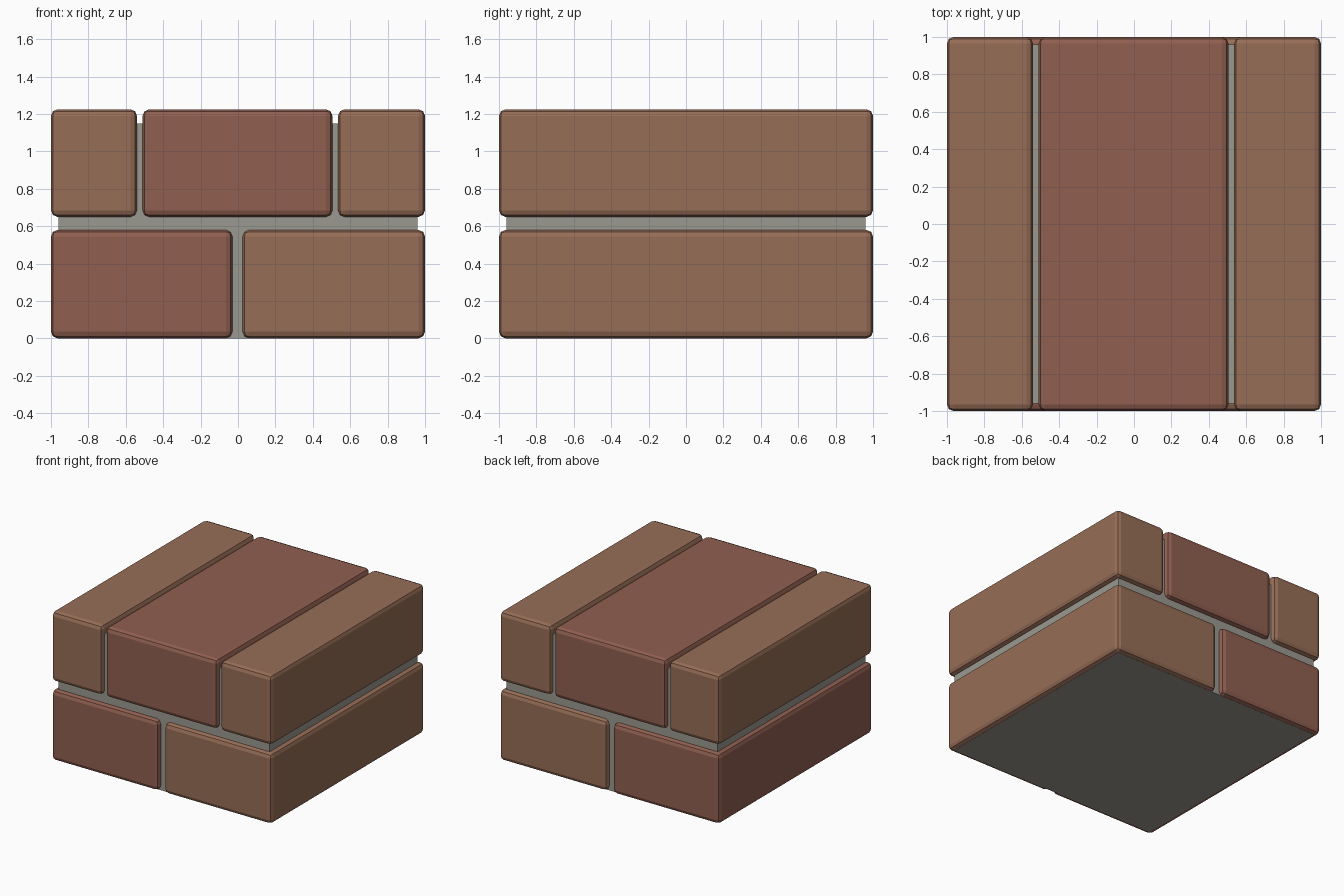
import bpy

if "Cube" in bpy.data.objects:
    bpy.data.objects.remove(bpy.data.objects["Cube"])


def material(name, rgb):
    m = bpy.data.materials.new(name)
    m.diffuse_color = (*rgb, 1)
    m.use_nodes = True
    m.node_tree.nodes["Principled BSDF"].inputs["Base Color"].default_value = m.diffuse_color
    return m


RED = material("red_clay", (0.28, 0.115, 0.08))
BROWN = material("brown_clay", (0.31, 0.155, 0.095))
GREY = material("mortar_grey", (0.33, 0.32, 0.28))


def block(name, x0, x1, half_depth, z0, z1, mat, bevel=0.0):
    bpy.ops.mesh.primitive_cube_add(size=1, location=((x0 + x1) / 2, 0, (z0 + z1) / 2))
    ob = bpy.context.object
    ob.name = name
    ob.scale = (x1 - x0, 2 * half_depth, z1 - z0)
    bpy.ops.object.transform_apply(location=False, rotation=False, scale=True)
    ob.data.materials.append(mat)
    if bevel:
        mod = ob.modifiers.new("rounded_edges", 'BEVEL')
        mod.width = bevel
        mod.segments = 2
    return ob


# recessed mortar core
block("mortar", -0.96, 0.96, 0.96, 0.0, 1.15, GREY)

# lower course: two bricks meeting at the middle
# upper course: one full brick between two half bricks
courses = {
    "lower": (0.001, 0.58, [("left", -1.0, -0.03, RED), ("right", 0.025, 1.0, BROWN)]),
    "upper": (0.65, 1.225, [("left", -1.0, -0.54, BROWN),
                            ("middle", -0.51, 0.505, RED),
                            ("right", 0.535, 1.0, BROWN)]),
}
for course, (z0, z1, bricks) in courses.items():
    for side, x0, x1, mat in bricks:
        block(f"{course}_{side}_brick", x0, x1, 1.0, z0, z1, mat, bevel=0.035)
